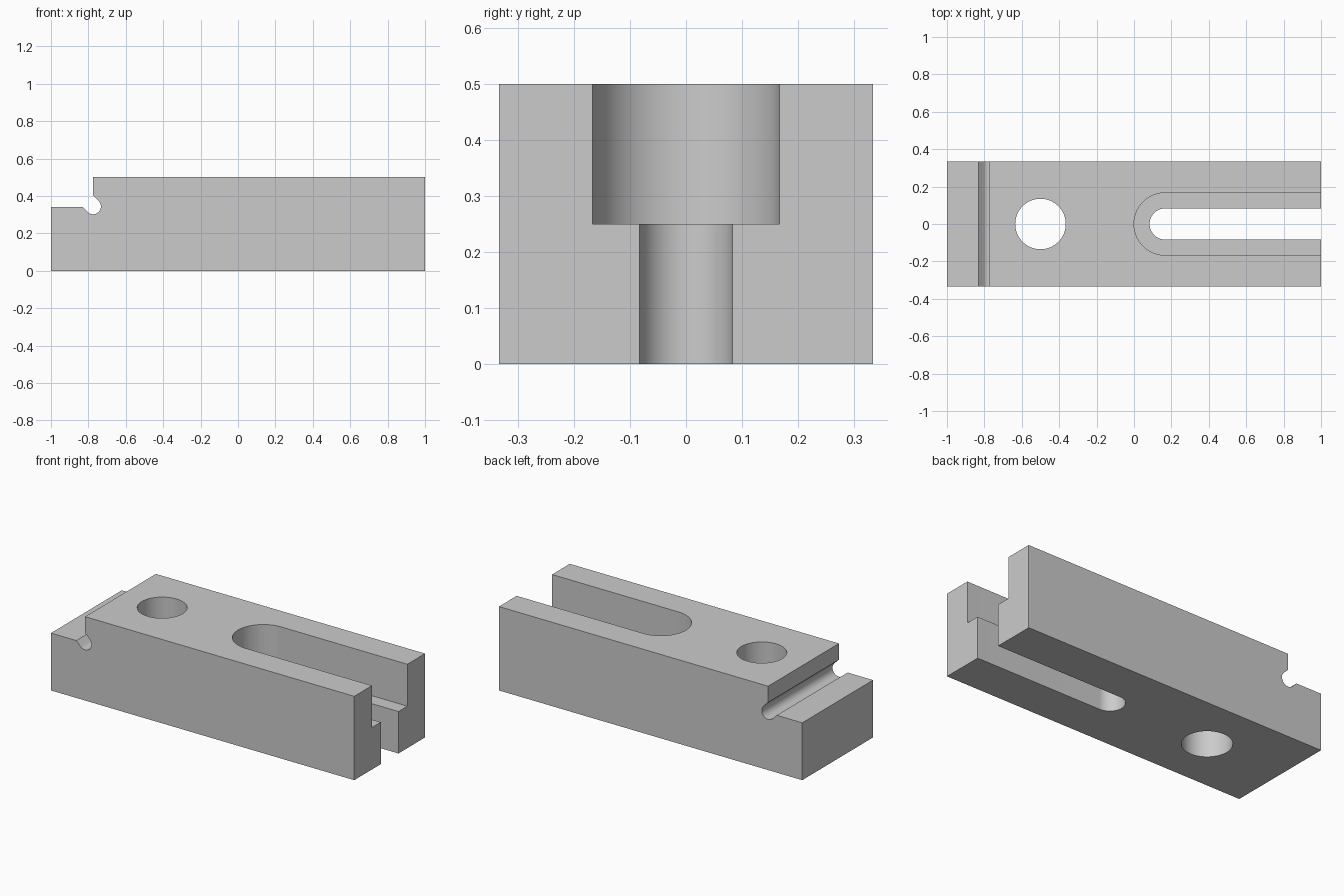
import bpy, bmesh
from math import cos, sin, pi, radians

cube = bpy.data.objects.get("Cube")
if cube:
    bpy.data.objects.remove(cube, do_unlink=True)

steel = bpy.data.materials.new("plain_grey")
steel.use_nodes = True
GREY = (0.6, 0.6, 0.6, 1)
steel.diffuse_color = GREY
steel.node_tree.nodes["Principled BSDF"].inputs["Base Color"].default_value = GREY


def arc(cx, cy, r, start, end, steps=32):
    """Points along an arc, angles in degrees."""
    angles = [radians(start + (end - start) * i / steps) for i in range(steps + 1)]
    return [(cx + r * cos(a), cy + r * sin(a)) for a in angles]


def prism(name, points, place, offset):
    """Extrude a flat outline; place maps a 2D point to 3D."""
    bm = bmesh.new()
    face = bm.faces.new([bm.verts.new(place(u, v)) for u, v in points])
    top = bmesh.ops.extrude_face_region(bm, geom=[face])
    moved = [g for g in top["geom"] if isinstance(g, bmesh.types.BMVert)]
    bmesh.ops.translate(bm, verts=moved, vec=offset)
    bmesh.ops.recalc_face_normals(bm, faces=bm.faces)
    mesh = bpy.data.meshes.new(name)
    bm.to_mesh(mesh)
    bm.free()
    mesh.materials.append(steel)
    obj = bpy.data.objects.new(name, mesh)
    bpy.context.collection.objects.link(obj)
    return obj


LENGTH, HALF_W, HEIGHT = 1.0, 1 / 3, 0.5

# Side profile with stepped end and slanted round relief groove
step_x, step_z, r = -0.775, 0.342, 0.042
groove = arc(step_x, step_z + 0.002, r, 225, 405, 24)
low, high = groove[0], groove[-1]
profile = [(-LENGTH, 0), (-LENGTH, step_z), (low[0] - (step_z - low[1]), step_z)]
profile += groove
profile += [(step_x, high[1] + high[0] - step_x), (step_x, HEIGHT),
            (LENGTH, HEIGHT), (LENGTH, 0)]
body = prism("clamp_body", profile, lambda u, v: (u, -HALF_W, v), (0, 2 * HALF_W, 0))


def slot(name, half_width, z0, z1):
    """Open-ended slot cutter with a round inner end."""
    outline = arc(1 / 6, 0, half_width, 90, 270, 48)
    outline += [(LENGTH + 0.1, -half_width), (LENGTH + 0.1, half_width)]
    return prism(name, outline, lambda u, v: (u, v, z0), (0, 0, z1 - z0))


# Through hole and two-level slot
cutters = [
    prism("hole_cutter", arc(-0.5, 0, 0.135, 0, 360, 64)[:-1],
          lambda u, v: (u, v, -0.1), (0, 0, 0.8)),
    slot("wide_slot_cutter", 1 / 6, HEIGHT / 2, HEIGHT + 0.1),
    slot("narrow_slot_cutter", 1 / 12, -0.1, HEIGHT + 0.05),
]
for cutter in cutters:
    cutter.hide_render = True
    cutter.hide_set(True)
    mod = body.modifiers.new(cutter.name, "BOOLEAN")
    mod.operation = "DIFFERENCE"
    mod.solver = "EXACT"
    mod.object = cutter

# Bake the cuts, then shade round walls smoothly
bpy.context.view_layer.objects.active = body
body.select_set(True)
for mod in list(body.modifiers):
    bpy.ops.object.modifier_apply(modifier=mod.name)
for cutter in cutters:
    bpy.data.objects.remove(cutter, do_unlink=True)
bpy.ops.object.shade_smooth_by_angle(angle=radians(30))
